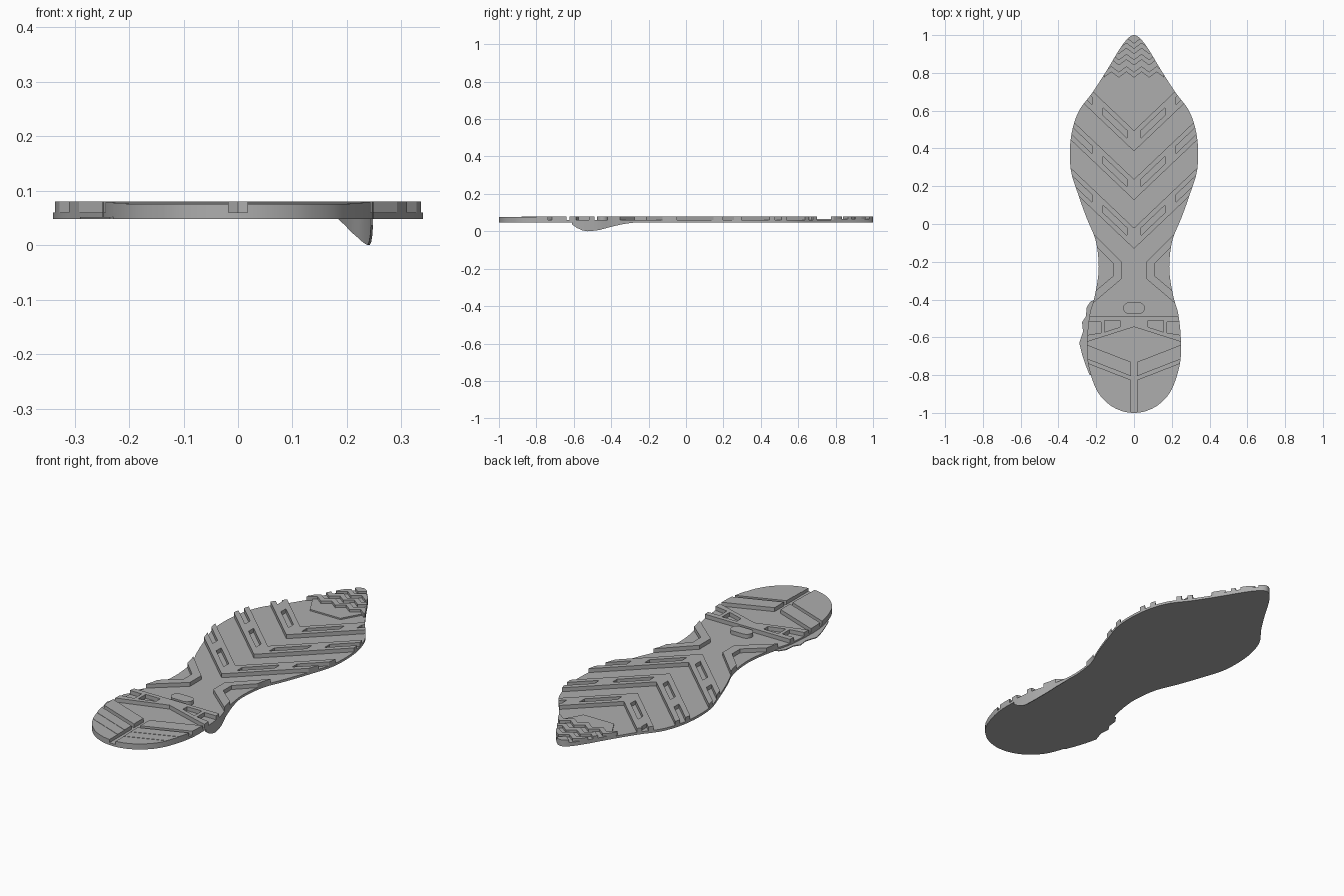
import bpy, bmesh, math
from mathutils import Vector

cube = bpy.data.objects.get("Cube")
if cube:
    bpy.data.objects.remove(cube, do_unlink=True)

BOTTOM, FLOOR, TOP = 0.048, 0.06, 0.08

rubber = bpy.data.materials.new("grey rubber")
rubber.use_nodes = True
rubber.diffuse_color = (0.42, 0.42, 0.42, 1)
rubber.node_tree.nodes["Principled BSDF"].inputs["Base Color"].default_value = (0.42, 0.42, 0.42, 1)


def new_object(name, bm):
    bmesh.ops.recalc_face_normals(bm, faces=bm.faces)
    mesh = bpy.data.meshes.new(name)
    bm.to_mesh(mesh)
    bm.free()
    mesh.materials.append(rubber)
    obj = bpy.data.objects.new(name, mesh)
    bpy.context.collection.objects.link(obj)
    return obj


def prisms(name, polys, z0, z1):
    """One object made of upright prisms, one per flat polygon."""
    bm = bmesh.new()
    for poly in polys:
        face = bm.faces.new([bm.verts.new((x, y, z0)) for x, y in poly])
        ext = bmesh.ops.extrude_face_region(bm, geom=[face])
        bmesh.ops.translate(bm, vec=(0, 0, z1 - z0),
                            verts=[v for v in ext["geom"] if isinstance(v, bmesh.types.BMVert)])
    return new_object(name, bm)


def mirror(poly):
    return [(-x, y) for x, y in reversed(poly)]


def both(*polys):
    return [q for p in polys for q in (p, mirror(p))]


def smooth_path(points, steps):
    """Catmull-Rom curve; the ends meet their mirror image."""
    pts = [Vector(p) for p in points]
    pts = [Vector((-pts[1].x, pts[1].y))] + pts + [Vector((-pts[-2].x, pts[-2].y))]
    out = []
    for a, b, c, d in zip(pts, pts[1:], pts[2:], pts[3:]):
        for i in range(steps):
            t = i / steps
            p = 0.5 * (2 * b + (c - a) * t + (2 * a - 5 * b + 4 * c - d) * t**2
                       + (3 * b - a - 3 * c + d) * t**3)
            out.append((p.x, p.y))
    return out + [tuple(pts[-2])]


# Sole outline, left half from toe to heel, then mirrored
half = smooth_path([(0, 1), (0.035, 0.98), (0.08, 0.92), (0.14, 0.82), (0.217, 0.7),
                    (0.296, 0.59), (0.335, 0.45), (0.335, 0.29), (0.295, 0.155),
                    (0.25, 0.03), (0.205, -0.08), (0.188, -0.19), (0.19, -0.28),
                    (0.21, -0.39), (0.235, -0.48), (0.248, -0.61), (0.243, -0.74),
                    (0.2, -0.875), (0.138, -0.95), (0.07, -0.988), (0, -1)], 5)
outline = half + mirror(half)[1:-1]


def tread(name, polys, top=TOP, pockets=()):
    """Lugs clipped to the sole outline, with pockets cut out."""
    obj = prisms(name, [outline], FLOOR, top)
    cutters = []
    for op, shapes in (("INTERSECT", polys), ("DIFFERENCE", pockets)):
        if shapes:
            cutter = prisms(name + "_cutter", shapes, 0, 0.2)
            cutter.hide_render = True
            mod = obj.modifiers.new(op, "BOOLEAN")
            mod.operation, mod.solver, mod.object = op, "EXACT", cutter
            cutters.append(cutter)
    graph = bpy.context.evaluated_depsgraph_get()
    result = bpy.data.meshes.new_from_object(obj.evaluated_get(graph))
    obj.modifiers.clear()
    obj.data = result
    for cutter in cutters:
        bpy.data.objects.remove(cutter, do_unlink=True)
    return obj


parts = [prisms("sole_plate", [outline], BOTTOM, FLOOR)]

# Forefoot chevrons with inner pockets and slots open at the rim
SLOPE = 0.95


def arm(x0, x1, low, high):
    return [(x0, low + SLOPE * x0), (x1, low + SLOPE * x1),
            (x1, high + SLOPE * x1), (x0, high + SLOPE * x0)]


for i in range(3):
    mid = 0.44 - 0.258 * i
    right = [(0, mid - 0.055), (0.5, mid - 0.055 + 0.5 * SLOPE),
             (0.5, mid + 0.055 + 0.5 * SLOPE), (0, mid + 0.055)]
    chevron = right + mirror(right)[1:-1]
    pockets = both(arm(0.037, 0.163, mid - 0.02, mid + 0.02),
                   arm(0.222, 0.6, mid - 0.02, mid + 0.02))
    parts.append(tread(f"chevron_{i + 1}", [chevron], TOP, pockets))

# Toe platform and zigzag bars
parts.append(tread("toe_platform", [[(-0.085, 0.695), (0.085, 0.695), (0.155, 0.82),
                                     (0.155, 1.1), (-0.155, 1.1), (-0.155, 0.82)]], 0.067))


def zigzag(y, thick):
    low = [(0.04 * k, y + 0.03 * (k % 2)) for k in range(-4, 5)]
    return low + [(x, v + thick) for x, v in reversed(low)]


parts.append(tread("toe_zigzags", [zigzag(0.775, 0.03), zigzag(0.84, 0.03),
                                   zigzag(0.9, 0.03), zigzag(0.955, 0.1)]))

# Waist brackets
parts.append(tread("waist_brackets", both(
    [(0.065, -0.2), (0.3, 0.035), (0.3, -0.02), (0.11, -0.21),
     (0.11, -0.275), (0.3, -0.435), (0.3, -0.49), (0.065, -0.29)])))

# Oval stud
oval = []
for k in range(24):
    a = math.tau * (k + 0.5) / 24
    oval.append((math.copysign(0.027, math.cos(a)) + 0.03 * math.cos(a),
                 -0.445 + 0.03 * math.sin(a)))
parts.append(tread("oval_stud", [oval]))

# Heel bar with pockets
parts.append(tread("heel_bar", [[(-0.3, -0.49), (0.3, -0.49), (0.3, -0.64),
                                 (0, -0.545), (-0.3, -0.64)]], TOP,
                   both([(0.075, -0.512), (0.157, -0.512), (0.157, -0.572), (0.075, -0.546)],
                        [(0.175, -0.518), (0.4, -0.518), (0.4, -0.612), (0.175, -0.576)])))


# Heel strips each side of the centre channel, stepping down to the rear
def heel_strip(front, back):
    return both([(0.017, front), (0.3, front + 0.11), (0.3, back + 0.11), (0.017, back)])


for i, (front, back, top) in enumerate([(-0.73, -0.805, TOP), (-0.825, -0.88, 0.079),
                                        (-0.88, -0.935, 0.0775), (-0.935, -1.2, 0.076)]):
    parts.append(tread(f"heel_strip_{i + 1}", heel_strip(front, back), top))

# Ragged flat flap on the right side of the heel
parts.append(prisms("right_side_flap", [[(-0.2, -0.4), (-0.23, -0.41), (-0.25, -0.44),
                                         (-0.255, -0.49), (-0.275, -0.52), (-0.27, -0.57),
                                         (-0.29, -0.63), (-0.275, -0.69), (-0.255, -0.75),
                                         (-0.235, -0.8), (-0.2, -0.8)]], BOTTOM, BOTTOM + 0.004))

# Thin hanging flap along the left side of the heel
drop = [(-0.63, 0.05), (-0.6, 0.03), (-0.57, 0.009), (-0.53, 0), (-0.47, 0.005),
        (-0.4, 0.024), (-0.34, 0.038), (-0.26, 0.049)]


def drop_height(y):
    for (y0, z0), (y1, z1) in zip(drop, drop[1:]):
        if y0 <= y <= y1:
            return z0 + (z1 - z0) * (y - y0) / (y1 - y0)


bm = bmesh.new()
rings = []
for x, y in half:
    z = drop_height(y)
    if z is not None:
        rings.append([bm.verts.new(p) for p in ((x, y, 0.052), (x, y, z),
                                                (x - 0.004, y, z), (x - 0.004, y, 0.052))])
for a, b in zip(rings, rings[1:]):
    for k in range(4):
        bm.faces.new((a[k], a[(k + 1) % 4], b[(k + 1) % 4], b[k]))
bm.faces.new(rings[0])
bm.faces.new(rings[-1])
parts.append(new_object("left_side_flap", bm))

# Smooth the curved rim, keep lug edges sharp
bpy.ops.object.select_all(action="DESELECT")
for obj in parts:
    obj.select_set(True)
bpy.context.view_layer.objects.active = parts[0]
bpy.ops.object.shade_smooth_by_angle(angle=math.radians(25))
